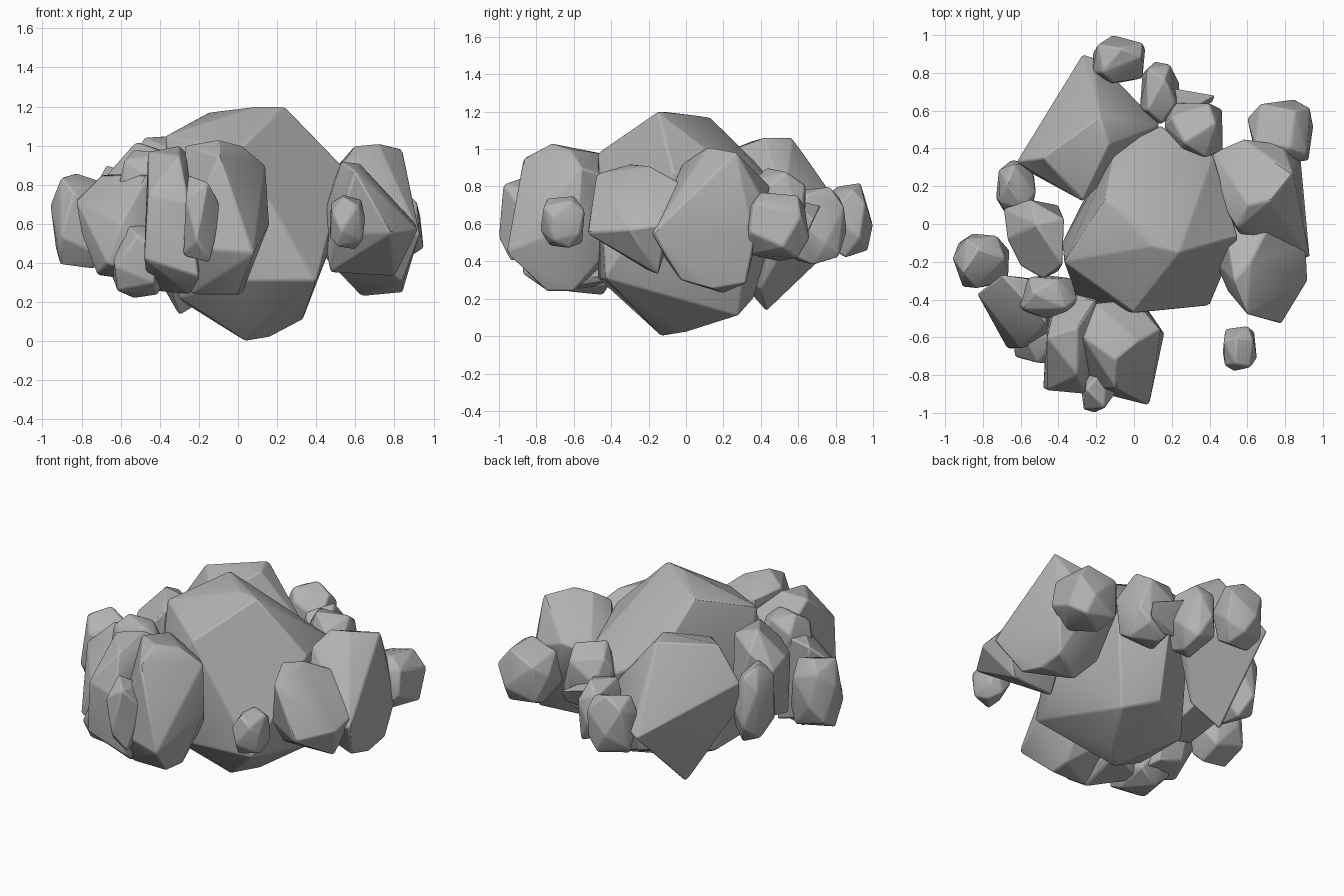
import bpy
import bmesh
import math
import random
from mathutils import Vector

default_cube = bpy.data.objects.get("Cube")
if default_cube:
    bpy.data.objects.remove(default_cube, do_unlink=True)

# One plain stone colour for the whole cluster
stone = bpy.data.materials.new("grey stone")
stone_colour = (0.45, 0.45, 0.45, 1)
stone.diffuse_color = stone_colour
stone.use_nodes = True
shader = stone.node_tree.nodes["Principled BSDF"]
shader.inputs["Base Color"].default_value = stone_colour
shader.inputs["Roughness"].default_value = 0.8


def hull_rock(name, corners, rounding=0.01):
    """Wrap a faceted stone around its corner points and soften the edges."""
    mesh = bpy.data.meshes.new(name)
    bm = bmesh.new()
    for corner in corners:
        bm.verts.new(corner)
    hull = bmesh.ops.convex_hull(bm, input=bm.verts)
    loose = {item for item in hull["geom_interior"] + hull["geom_unused"]
             if isinstance(item, bmesh.types.BMVert)}
    bmesh.ops.delete(bm, geom=list(loose), context="VERTS")
    bmesh.ops.dissolve_limit(bm, angle_limit=math.radians(6),
                             verts=bm.verts, edges=bm.edges)
    bmesh.ops.recalc_face_normals(bm, faces=bm.faces)
    bm.to_mesh(mesh)
    bm.free()
    mesh.materials.append(stone)

    rock = bpy.data.objects.new(name, mesh)
    bpy.context.collection.objects.link(rock)
    bevel = rock.modifiers.new("worn edges", "BEVEL")
    bevel.width = rounding
    bevel.segments = 2
    bevel.limit_method = "ANGLE"
    bevel.angle_limit = math.radians(20)
    bpy.ops.object.select_all(action="DESELECT")
    rock.select_set(True)
    bpy.context.view_layer.objects.active = rock
    bpy.ops.object.shade_smooth_by_angle(angle=math.radians(30))


def chipped_rock(name, low, high, seed, count=16):
    """Scatter corners over a squared-off ball, then fit them to a box."""
    rng = random.Random(seed)
    golden = math.pi * (3 - math.sqrt(5))
    spin = rng.uniform(0, math.tau)
    points = []
    for i in range(count):
        height = 1 - 2 * (i + 0.5) / count
        ring = math.sqrt(1 - height * height)
        turn = spin + golden * i + rng.uniform(-0.3, 0.3)
        ball = (ring * math.cos(turn), ring * math.sin(turn), height)
        points.append(Vector([math.copysign(abs(c) ** 0.7, c) for c in ball]))
    for axis in range(3):
        values = [p[axis] for p in points]
        start, span = min(values), max(values) - min(values)
        for p in points:
            share = (p[axis] - start) / span
            p[axis] = low[axis] + share * (high[axis] - low[axis])
    hull_rock(name, points)


# Central boulder
hull_rock("central_boulder", [
    (-.15, .13, 1.17), (.1, -.12, 1.2), (.24, -.15, 1.2), (0, -.47, .98),
    (-.37, -.2, 1.05), (.55, -.07, .88), (.42, .36, .8), (.14, .52, .75),
    (-.1, .4, .9), (.4, -.43, .31), (0, -.47, .31), (-.38, -.1, .6),
    (-.3, -.4, .45), (.48, -.1, .5), (.04, -.13, 0), (.16, 0, .02),
    (.33, .28, .11), (.1, .36, .2), (-.28, .1, .2), (-.3, -.3, .22)])

# Large wedge at the back
hull_rock("back_wedge", [
    (-.27, .9, .58), (-.21, .88, .6), (-.62, .33, .82), (-.6, .3, .65),
    (-.13, .42, 1.06), (-.18, .57, 1.06), (-.48, .35, 1.04), (.14, .52, .7),
    (.08, .58, .55), (-.27, .12, .95), (-.3, .43, .13), (-.1, .4, .25),
    (-.4, .2, .4)])

# Two heavy boulders on the left side
hull_rock("left_upper_boulder", [
    (.38, .23, .75), (.42, .38, .75), (.58, .45, .8), (.79, .42, .72),
    (.6, .1, 1), (.72, .12, 1.01), (.84, .27, .98), (.93, -.18, .55),
    (.55, -.02, .92), (.88, .36, .5), (.84, .32, .28), (.63, .2, .23),
    (.84, .15, .25), (.84, -.03, .3), (.45, .2, .42), (.6, -.17, .5)])
hull_rock("left_front_boulder", [
    (.53, -.3, .92), (.62, -.2, .91), (.48, 0, .8), (.43, -.2, .62),
    (.6, -.48, .87), (.78, -.53, .55), (.92, -.3, .57), (.91, -.1, .6),
    (.47, -.2, .35), (.8, -.15, .33), (.5, -.36, .55), (.72, 0, .8)])

# Two boulders stacked against the front
hull_rock("front_boulder", [
    (-.27, -.6, 1), (-.1, -.72, 1.03), (.02, -.62, 1), (.14, -.56, .9),
    (.08, -.96, .45), (-.1, -.87, .95), (.16, -.58, .6), (.02, -.6, .24),
    (0, -.74, .24), (-.24, -.74, .24), (-.28, -.87, .48), (0, -.4, .85),
    (-.2, -.42, .97), (-.2, -.42, .4), (.05, -.42, .45)])
hull_rock("front_right_boulder", [
    (-.46, -.6, .97), (-.3, -.55, 1), (-.2, -.4, .9), (-.46, -.88, .75),
    (-.25, -.9, .7), (-.48, -.87, .42), (-.2, -.87, .33), (-.46, -.5, .26),
    (-.2, -.4, .3), (-.4, -.35, .7), (-.25, -.74, .24), (-.3, -.8, .95)])

# Boulders filling the right side
hull_rock("right_front_boulder", [
    (-.83, -.37, .72), (-.7, -.27, .85), (-.5, -.3, .86), (-.67, -.66, .4),
    (-.72, -.48, .34), (-.6, -.66, .6), (-.46, -.53, .85), (-.42, -.6, .3),
    (-.45, -.3, .3), (-.62, -.3, .35), (-.8, -.4, .55)])
hull_rock("right_middle_boulder", [
    (-.69, .08, .82), (-.67, -.08, .85), (-.6, -.22, .8), (-.48, -.29, .85),
    (-.38, -.22, .97), (-.37, .03, .97), (-.55, .13, .92), (-.52, 0, 1.02),
    (-.4, .1, .5), (-.64, .08, .5), (-.6, -.2, .42), (-.4, -.25, .4)])

# Smaller chunks: name, lowest corner, highest corner
chunks = [
    ("back_chunk", (-.22, .74, .42), (.06, 1, .82)),
    ("back_left_chunk", (.03, .53, .38), (.24, .86, .8)),
    ("back_left_pebble", (.16, .34, .45), (.47, .64, .9)),
    ("left_back_chunk", (.6, .31, .4), (.95, .66, .77)),
    ("front_left_pebble", (.47, -.78, .47), (.65, -.54, .75)),
    ("right_outer_chunk", (-.96, -.34, .37), (-.66, -.05, .86)),
    ("right_back_chunk", (-.73, .03, .4), (-.52, .34, .9)),
    ("right_front_base", (-.65, -.74, .22), (-.36, -.33, .6)),
    ("right_front_cap", (-.62, -.5, .6), (-.3, -.27, .98)),
]
for number, (name, low, high) in enumerate(chunks):
    chipped_rock(name, low, high, seed=number + 3)

# Thin splinters
chipped_rock("front_splinter", (-.28, -1, .4), (-.08, -.76, .85), 40, count=10)
hull_rock("back_splinter", [
    (.2, .72, .7), (.43, .68, .62), (.42, .65, .55), (.2, .55, .75),
    (.18, .6, .5), (.3, .58, .5)], rounding=0.008)
